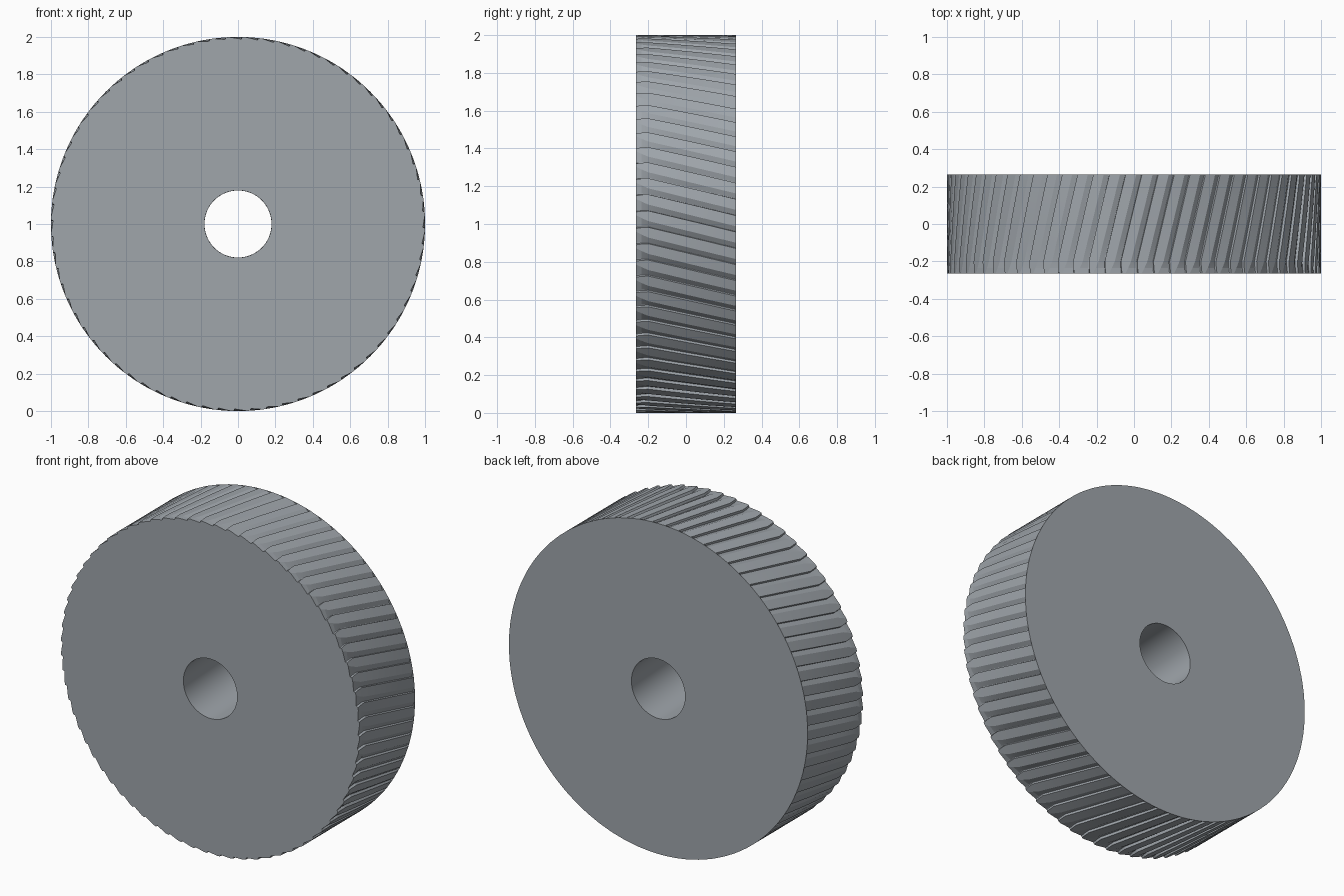
import bpy, bmesh, math

if "Cube" in bpy.data.objects:
    bpy.data.objects.remove(bpy.data.objects["Cube"])

TEETH = 72
R, HOLE, HALF, CZ = 1.0, 0.18, 0.265, 1.0
TWIST = 0.13                      # total helix angle across the width
PITCH = 2 * math.pi / TEETH

# y station, groove depth, groove share of the pitch
STATIONS = [(-0.265, 0.010, 0.80), (-0.235, 0.013, 0.58), (-0.20, 0.015, 0.38),
            (-0.10, 0.015, 0.37), (0.0, 0.015, 0.36), (0.10, 0.014, 0.35),
            (0.20, 0.013, 0.35), (0.262, 0.012, 0.35),
            (0.262, 0.0, 0.35), (0.265, 0.0, 0.35)]   # thin plain rim at the back

bm = bmesh.new()


def ring(y, points):
    """Closed loop of vertices from (angle, radius) pairs around the axle."""
    return [bm.verts.new((r * math.cos(a), y, CZ + r * math.sin(a))) for a, r in points]


def bridge(a, b):
    n = len(a)
    for i in range(n):
        j = (i + 1) % n
        bm.faces.new((a[i], a[j], b[j], b[i]))


# slanted saw-tooth ribs: land, sheer wall, narrow floor, ramp
rings = []
for y, depth, share in STATIONS:
    pts = []
    for k in range(TEETH):
        a = k * PITCH - TWIST * (y + HALF) / (2 * HALF)
        groove = share * PITCH
        start = -0.6 * (share - 0.35) * PITCH
        for f, d in ((0, 0), (0.08, depth), (0.16, depth), (1, 0)):
            pts.append((a + start + f * groove, R - d))
    rings.append(ring(y, pts))
for a, b in zip(rings, rings[1:]):
    bridge(a, b)

# axle hole
holes = []
for y, shift in ((-HALF, 0), (HALF, -TWIST)):
    holes.append(ring(y, [(k * PITCH + shift, HOLE) for k in range(TEETH)]))
bridge(holes[1], holes[0])

# flat front and back faces, one sector per rib
for outer, inner in ((rings[0], holes[0]), (rings[-1], holes[1])):
    for k in range(TEETH):
        arc = [outer[(4 * k + i) % (4 * TEETH)] for i in range(5)]
        bm.faces.new(arc + [inner[(k + 1) % TEETH], inner[k]])

bmesh.ops.recalc_face_normals(bm, faces=bm.faces[:])
mesh = bpy.data.meshes.new("ribbed_wheel")
bm.to_mesh(mesh)
bm.free()
wheel = bpy.data.objects.new("ribbed_wheel", mesh)
bpy.context.collection.objects.link(wheel)

# dark blue-grey steel
steel = bpy.data.materials.new("steel")
steel.diffuse_color = (0.35, 0.38, 0.41, 1)
steel.use_nodes = True
steel.node_tree.nodes["Principled BSDF"].inputs["Base Color"].default_value = steel.diffuse_color
mesh.materials.append(steel)

bpy.context.view_layer.objects.active = wheel
wheel.select_set(True)
bpy.ops.object.shade_smooth_by_angle(angle=math.radians(9))
